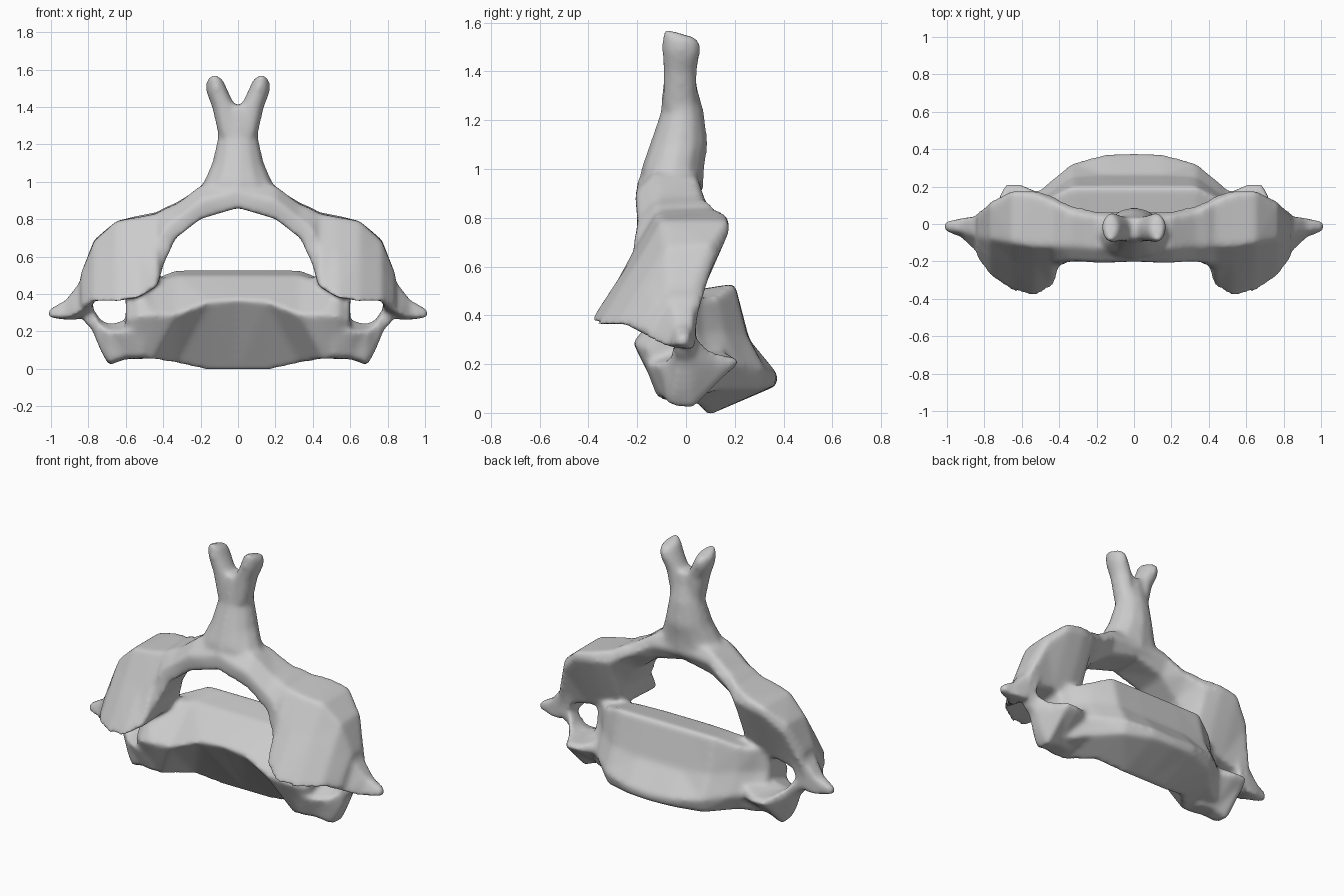
import bpy
import bmesh
from math import cos, sin, tau
from mathutils import Vector

default_cube = bpy.data.objects.get("Cube")
if default_cube:
    bpy.data.objects.remove(default_cube, do_unlink=True)

bm = bmesh.new()


def loft(rings):
    """Skin a closed solid through rings of equally many points."""
    rows = [[bm.verts.new(p) for p in ring] for ring in rings]
    count = len(rows[0])
    faces = []
    for low, high in zip(rows, rows[1:]):
        for i in range(count):
            j = (i + 1) % count
            faces.append(bm.faces.new((low[i], low[j], high[j], high[i])))
    faces.append(bm.faces.new(rows[0]))
    faces.append(bm.faces.new(rows[-1]))
    bmesh.ops.recalc_face_normals(bm, faces=faces)


def side_ring(x, outline):
    """Side profile of (y, z) points placed at x."""
    return [Vector((x, y, z)) for y, z in outline]


def whole_loft(stations):
    """Loft from the midline outwards, mirrored into one solid."""
    left = [side_ring(x, outline) for x, outline in stations]
    right = [side_ring(-x, outline) for x, outline in stations[1:]]
    loft(right[::-1] + left)


def paired_loft(stations):
    """One lofted solid on each side."""
    for side in (1, -1):
        loft([side_ring(side * x, outline) for x, outline in stations])


def stalk(stations, side=1):
    """Upright rounded stalk through (x, y, z, half width, half depth, rear drop)."""
    sides = 12
    loft([[Vector((side * (x + w * cos(tau * i / sides)),
                   y + d * sin(tau * i / sides),
                   z - drop * sin(tau * i / sides))) for i in range(sides)]
          for x, y, z, w, d, drop in stations])


# Main body: blunt block with a hollow underside, narrowing into the side roots
whole_loft([
    (0.0, [(.01, .5), (.2, .53), (.26, .3), (.38, .15), (.37, .11), (.09, -.01), (-.16, .37)]),
    (.15, [(.01, .5), (.2, .53), (.26, .3), (.375, .16), (.36, .11), (.09, -.01), (-.17, .36)]),
    (.33, [(.02, .5), (.2, .53), (.25, .32), (.325, .18), (.3, .1), (.05, .03), (-.2, .29)]),
    (.46, [(-.04, .46), (.13, .48), (.16, .33), (.22, .2), (.16, .1), (-.1, .05), (-.22, .29)]),
    (.54, [(-.1, .44), (.06, .46), (.07, .32), (.15, .2), (.1, .08), (-.1, .06), (-.21, .28)]),
    (.6, [(-.09, .44), (.02, .44), (.03, .32), (.09, .2), (.05, .08), (-.08, .07), (-.16, .26)]),
])

# Arch: thin at the crown, widening to slanted joint pillars at each side
whole_loft([
    (0.0, [(-.2, .86), (-.2, .95), (-.15, 1.03), (.05, 1.0), (.07, .93), (.03, .86)]),
    (.2, [(-.2, .8), (-.21, .9), (-.13, .98), (.04, .97), (.07, .91), (.02, .81)]),
    (.33, [(-.2, .7), (-.2, .8), (-.12, .88), (.06, .89), (.1, .83), (0, .71)]),
    (.4, [(-.23, .55), (-.21, .74), (-.12, .85), (.1, .86), (.13, .79), (.01, .59)]),
    (.43, [(-.34, .44), (-.21, .68), (-.12, .83), (.12, .84), (.15, .77), (.02, .46)]),
    (.53, [(-.39, .38), (-.22, .64), (-.12, .81), (.16, .82), (.18, .77), (.02, .4)]),
    (.65, [(-.36, .36), (-.2, .62), (-.1, .79), (.17, .79), (.18, .75), (.03, .41)]),
    (.77, [(-.28, .36), (-.17, .54), (-.08, .68), (.1, .69), (.12, .63), (.03, .38)]),
    (.84, [(-.18, .34), (-.13, .43), (-.07, .51), (.03, .51), (.06, .44), (.03, .3)]),
])

# Lower bars closing the round side openings
paired_loft([
    (.5, [(-.19, .25), (0, .3), (.15, .26), (.17, .2), (0, .05), (-.12, .06)]),
    (.6, [(-.16, .2), (0, .26), (.2, .23), (.215, .2), (.02, .05), (-.1, .06)]),
    (.69, [(-.11, .2), (0, .24), (.2, .23), (.215, .2), (.03, .015), (-.07, .03)]),
    (.735, [(-.07, .23), (0, .26), (.1, .26), (.11, .2), (.02, .1), (-.05, .1)]),
    (.78, [(-.05, .31), (0, .33), (.04, .33), (.05, .28), (.02, .21), (-.04, .21)]),
    (.82, [(-.06, .38), (0, .4), (.03, .4), (.04, .32), (.02, .25), (-.05, .25)]),
])

# Pointed side processes
paired_loft([
    (.775, [(-.24, .35), (-.1, .62), (.08, .6), (.04, .3)]),
    (.85, [(-.15, .3), (-.06, .46), (.04, .45), (.04, .26)]),
    (.92, [(-.08, .27), (-.04, .37), (.03, .36), (.03, .26)]),
    (1.015, [(-.035, .275), (-.03, .315), (.01, .315), (.01, .275)]),
])

# Upright spine and its forked tips
stalk([(0, -.06, .9, .25, .13, 0), (0, -.055, 1.0, .185, .13, 0),
       (0, -.03, 1.1, .14, .12, 0), (0, -.015, 1.23, .11, .09, 0),
       (0, -.025, 1.34, .11, .07, 0), (0, -.025, 1.41, .07, .06, 0)])
for side in (1, -1):
    stalk([(.05, -.025, 1.25, .055, .07, 0), (.075, -.025, 1.4, .065, .07, 0),
           (.11, -.02, 1.48, .06, .08, .01), (.122, -.02, 1.53, .05, .08, .02),
           (.126, -.02, 1.555, .035, .07, .02)], side)

# Fuse the parts into a single smooth bone
bmesh.ops.triangulate(bm, faces=bm.faces[:])
mesh = bpy.data.meshes.new("vertebra")
bm.to_mesh(mesh)
bm.free()
vertebra = bpy.data.objects.new("vertebra", mesh)
bpy.context.collection.objects.link(vertebra)

fuse = vertebra.modifiers.new("fuse", "REMESH")
fuse.mode = "VOXEL"
fuse.voxel_size = 0.014
fuse.use_smooth_shade = True
soften = vertebra.modifiers.new("soften", "SMOOTH")
soften.factor = 0.5
soften.iterations = 12

# Bone colour
bone = bpy.data.materials.new("bone_grey")
bone.use_nodes = True
grey = (0.6, 0.6, 0.6, 1)
bone.diffuse_color = grey
bone.node_tree.nodes["Principled BSDF"].inputs["Base Color"].default_value = grey
mesh.materials.append(bone)
